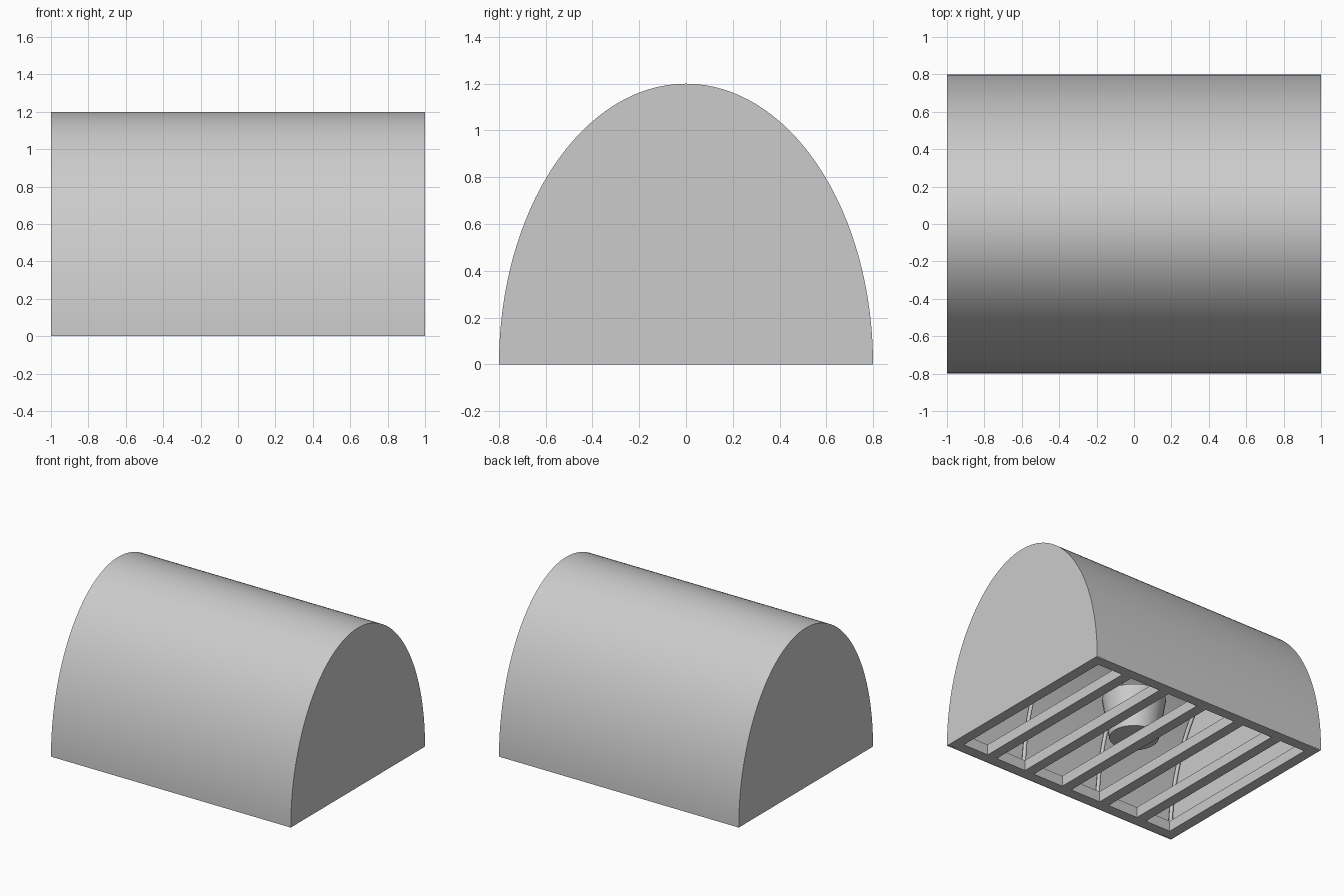
import bpy, bmesh, math

cube = bpy.data.objects.get("Cube")
if cube:
    bpy.data.objects.remove(cube, do_unlink=True)

HALF_LEN, HALF_WIDTH, HEIGHT = 1.0, 0.8, 1.2
BEAM, THICK, TUBE = 0.08, 0.08, 0.015

grey = bpy.data.materials.new("plain grey")
grey.use_nodes = True
COLOUR = (0.6, 0.6, 0.6, 1)
grey.diffuse_color = COLOUR
grey.node_tree.nodes["Principled BSDF"].inputs["Base Color"].default_value = COLOUR


def finish(name, bm):
    bmesh.ops.recalc_face_normals(bm, faces=bm.faces)
    mesh = bpy.data.meshes.new(name)
    bm.to_mesh(mesh)
    bm.free()
    mesh.materials.append(grey)
    obj = bpy.data.objects.new(name, mesh)
    bpy.context.collection.objects.link(obj)
    return obj


def smooth(obj):
    bpy.ops.object.select_all(action="DESELECT")
    obj.select_set(True)
    bpy.context.view_layer.objects.active = obj
    bpy.ops.object.shade_smooth_by_angle(angle=math.radians(30))


def arch(inset, count):
    """Half ellipse from the front foot over the ridge to the back foot."""
    for i in range(count + 1):
        a = math.pi * i / count
        yield -(HALF_WIDTH - inset) * math.cos(a), (HEIGHT - inset) * math.sin(a)


def beam(name, x, y, sx, sy):
    bm = bmesh.new()
    bmesh.ops.create_cube(bm, size=1)
    bmesh.ops.scale(bm, vec=(sx, sy, THICK), verts=bm.verts)
    bmesh.ops.translate(bm, vec=(x, y, THICK / 2), verts=bm.verts)
    return finish(name, bm)


# Arched cover with closed ends, open underneath
bm = bmesh.new()
left, right = [[bm.verts.new((x, y, z)) for y, z in arch(0, 64)]
               for x in (HALF_LEN, -HALF_LEN)]
for i in range(len(left) - 1):
    bm.faces.new((left[i], left[i + 1], right[i + 1], right[i]))
bm.faces.new(left)
bm.faces.new(right)
smooth(finish("arched_cover", bm))

# Floor frame and cross slats
for side, s in (("left", 1), ("right", -1)):
    beam(side + "_sill", s * (HALF_LEN - BEAM / 2), 0, BEAM, 2 * HALF_WIDTH - 0.02)
for side, s in (("front", -1), ("back", 1)):
    beam(side + "_sill", 0, s * (HALF_WIDTH - BEAM / 2 - 0.004), 2 * (HALF_LEN - BEAM), BEAM)
for i in range(-2, 3):
    beam("floor_slat", i / 3, 0, BEAM, 2 * (HALF_WIDTH - BEAM))

# Bent tube ribs under the cover
for x in (-0.98, -0.33, 0.33, 0.98):
    curve = bpy.data.curves.new("rib", "CURVE")
    curve.dimensions = "3D"
    curve.bevel_depth = TUBE
    curve.bevel_resolution = 1
    curve.use_fill_caps = True
    points = list(arch(TUBE + 0.002, 48))
    spline = curve.splines.new("POLY")
    spline.points.add(len(points) - 1)
    for p, (y, z) in zip(spline.points, points):
        p.co = (x, y, max(z, 0.01), 1)
    curve.materials.append(grey)
    bpy.context.collection.objects.link(bpy.data.objects.new("rib", curve))

# Tapered bucket standing on the slats
bm = bmesh.new()
bmesh.ops.create_cone(bm, cap_ends=True, segments=32, radius1=0.17, radius2=0.22, depth=0.3)
bmesh.ops.translate(bm, vec=(0, 0, THICK + 0.15), verts=bm.verts)
smooth(finish("bucket", bm))
